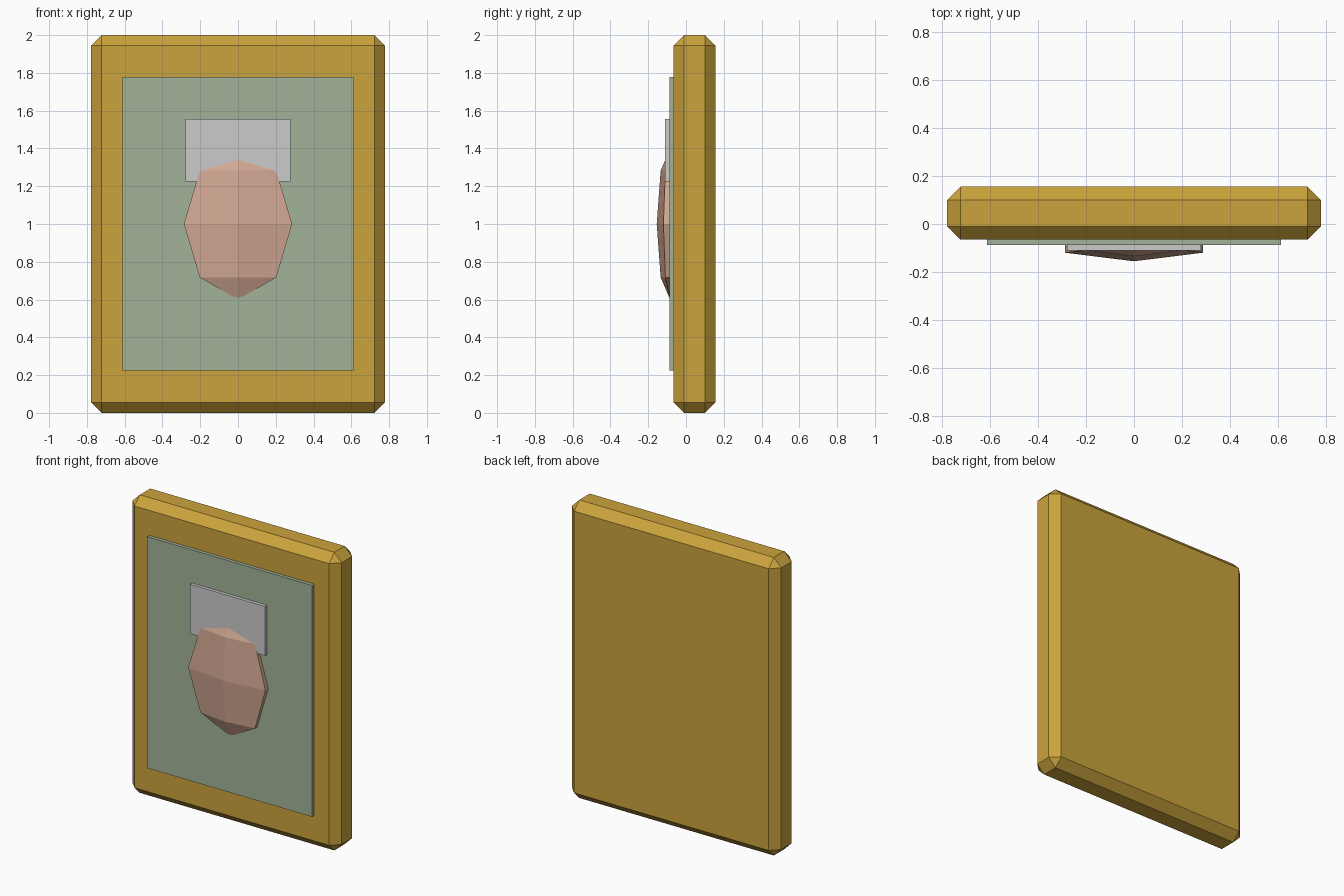
import bpy

if "Cube" in bpy.data.objects:
    bpy.data.objects.remove(bpy.data.objects["Cube"])


def paint(obj, name, color):
    mat = bpy.data.materials.new(name)
    mat.diffuse_color = (*color, 1)
    mat.use_nodes = True
    mat.node_tree.nodes["Principled BSDF"].inputs["Base Color"].default_value = mat.diffuse_color
    obj.data.materials.append(mat)


def box(name, x, y, z):
    """Box spanning the given (min, max) ranges."""
    spans = (x, y, z)
    bpy.ops.mesh.primitive_cube_add(size=1, location=[(a + b) / 2 for a, b in spans])
    obj = bpy.context.object
    obj.name = name
    obj.scale = [b - a for a, b in spans]
    bpy.ops.object.transform_apply(location=False, rotation=False, scale=True)
    return obj


# Chamfered gilt frame
frame = box("picture_frame", (-0.777, 0.777), (-0.065, 0.155), (0, 2))
bevel = frame.modifiers.new("chamfer", 'BEVEL')
bevel.width = 0.055
bevel.segments = 1
paint(frame, "gold", (0.60, 0.37, 0.046))

# Painted canvas, slightly proud of the frame
canvas = box("canvas", (-0.611, 0.611), (-0.088, -0.06), (0.225, 1.778))
paint(canvas, "sage_green", (0.36, 0.45, 0.32))

# Hair block behind the head
box("hair", (-0.278, 0.278), (-0.11, -0.066), (1.225, 1.556))

# Low-poly face in relief: flattened six-sided sphere
bpy.ops.mesh.primitive_uv_sphere_add(segments=6, ring_count=4, radius=1,
                                     location=(0, -0.084, 1.0))
face = bpy.context.object
face.name = "face"
face.scale = (0.331, 0.071, 0.4)
bpy.ops.object.transform_apply(location=False, rotation=False, scale=True)
paint(face, "skin", (0.65, 0.39, 0.29))
